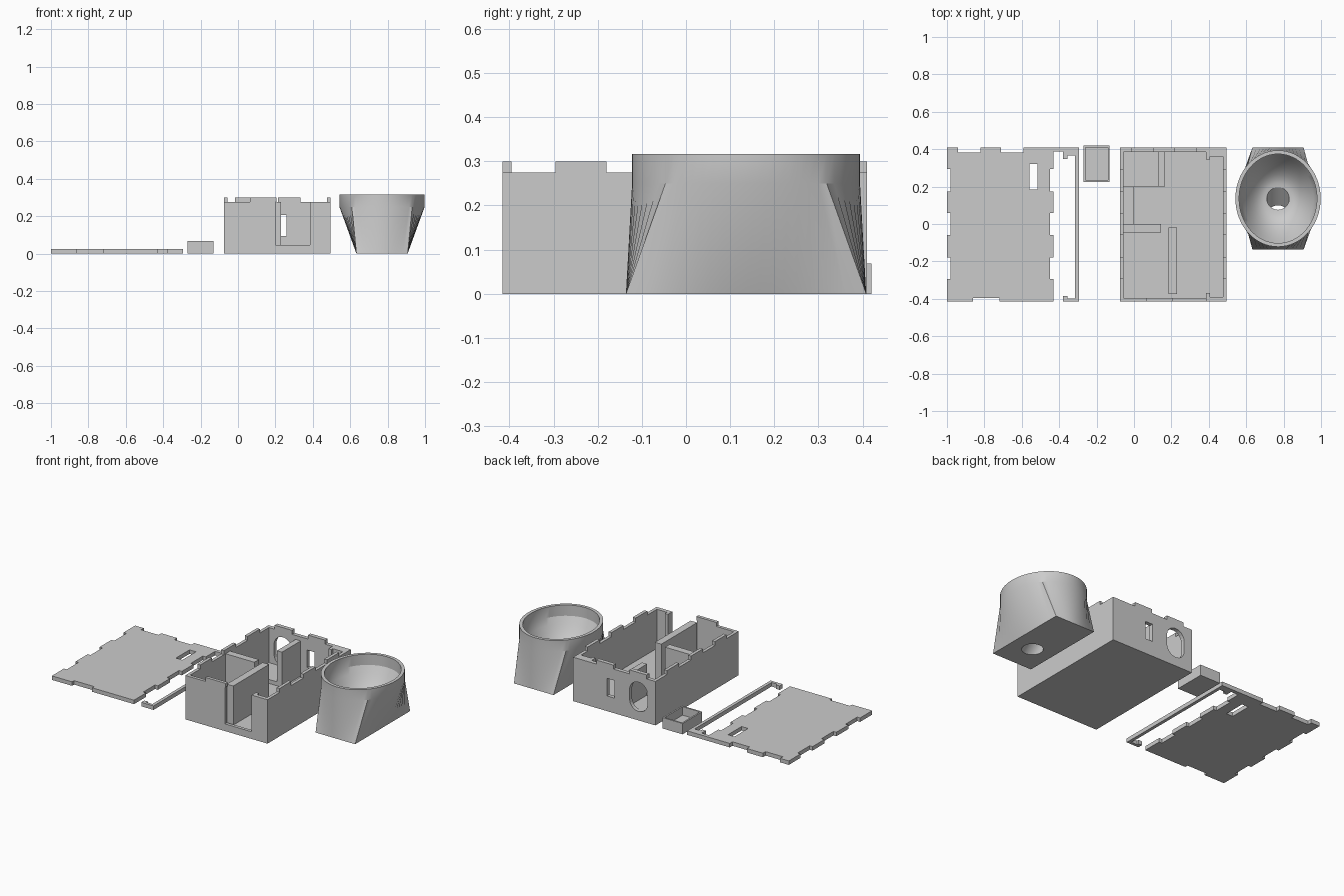
import bpy, bmesh
from math import sin, cos, pi

old = bpy.data.objects.get("Cube")
if old:
    bpy.data.objects.remove(old, do_unlink=True)

grey = bpy.data.materials.new("plain_grey")
grey.use_nodes = True
grey.diffuse_color = (0.6, 0.6, 0.6, 1)
grey.node_tree.nodes["Principled BSDF"].inputs["Base Color"].default_value = (0.6, 0.6, 0.6, 1)


def finish(name, bm):
    bmesh.ops.recalc_face_normals(bm, faces=bm.faces)
    mesh = bpy.data.meshes.new(name)
    bm.to_mesh(mesh)
    bm.free()
    mesh.materials.append(grey)
    obj = bpy.data.objects.new(name, mesh)
    bpy.context.collection.objects.link(obj)
    return obj


def add_box(bm, x0, x1, y0, y1, z0, z1):
    verts = bmesh.ops.create_cube(bm, size=1)["verts"]
    for v in verts:
        v.co.x = x1 if v.co.x > 0 else x0
        v.co.y = y1 if v.co.y > 0 else y0
        v.co.z = z1 if v.co.z > 0 else z0


def box(name, *bounds):
    bm = bmesh.new()
    add_box(bm, *bounds)
    return finish(name, bm)


def cut(target, cutter):
    """Subtract the cutter, then remove it."""
    cutter.hide_render = True
    mod = target.modifiers.new("cut", "BOOLEAN")
    mod.operation, mod.solver, mod.object = "DIFFERENCE", "EXACT", cutter
    bpy.context.view_layer.objects.active = target
    bpy.ops.object.modifier_apply(modifier=mod.name)
    bpy.data.objects.remove(cutter, do_unlink=True)


def cut_box(target, *bounds):
    cut(target, box("cutter", *bounds))


# Shared joint positions: side tabs along y, back and front tabs along x
SIDE = [(-0.295, -0.18), (-0.06, 0.058), (0.175, 0.295)]
BACK = [(-0.015, 0.105), (0.215, 0.335)]
FRONT = (0.065, 0.205)
X0, X1, Y0, Y1 = -0.075, 0.495, -0.415, 0.41
TOP, TAB, LID = 0.275, 0.3, 0.025
SHIFT = -0.925      # offset from case to lid

# Case shell with cavity, side channel and front opening
case = box("case", X0, X1, Y0, Y1, 0, TOP)
cut_box(case, X0 + 0.02, 0.385, Y0 + 0.02, Y1 - 0.025, 0.03, 0.4)
cut_box(case, 0.38, 0.406, -0.37, 0.345, 0.03, 0.4)
cut_box(case, 0.405, 0.475, -0.39, 0.36, 0.03, 0.4)
cut_box(case, 0.2, 0.385, -0.5, -0.39, 0.045, 0.4)
cut_box(case, 0.21, 0.26, 0.35, 0.5, 0.095, 0.205)

# Rounded port through the back wall
bm = bmesh.new()
outline = []
for i in range(24):
    a = 2 * pi * (i + 0.5) / 24
    lift = 0.03 if sin(a) > 0 else -0.03
    outline.append(bm.verts.new((0.042 + 0.062 * cos(a), 0.37, 0.148 + lift + 0.062 * sin(a))))
face = bm.faces.new(outline)
ext = bmesh.ops.extrude_face_region(bm, geom=[face])["geom"]
bmesh.ops.translate(bm, vec=(0, 0.1, 0), verts=[g for g in ext if isinstance(g, bmesh.types.BMVert)])
cut(case, finish("cutter", bm))

# Tabs standing on the case rim
bm = bmesh.new()
for y0, y1 in SIDE:
    add_box(bm, X0, X0 + 0.02, y0, y1, TOP, TAB)
    add_box(bm, X1 - 0.02, X1, y0, y1, TOP, TAB)
for x0, x1 in BACK:
    add_box(bm, x0, x1, Y1 - 0.025, Y1, TOP, TAB)
add_box(bm, *FRONT, Y0, Y0 + 0.02, TOP, TAB)
finish("case_tabs", bm)

# Inner partitions and low mounting ledges
box("cross_partition", -0.056, 0.145, -0.045, 0, 0.029, TOP)
box("long_partition", 0.185, 0.23, -0.375, -0.02, 0.029, TOP)
box("port_partition", 0.13, 0.165, 0.2, 0.386, 0.029, 0.25)
box("port_ledge", -0.056, 0.131, 0.2, 0.386, 0.029, 0.055)
box("mount_ledge", -0.056, 0.0, -0.001, 0.201, 0.029, 0.09)

# Lid with notches matching the tabs, and a slot
lid = box("lid", X0 + SHIFT, X1 + SHIFT, Y0, Y1, 0, LID)
for y0, y1 in SIDE:
    cut_box(lid, -1.1, -0.98, y0, y1, -0.1, 0.1)
    cut_box(lid, -0.45, -0.4, y0, y1, -0.1, 0.1)
for x0, x1 in BACK:
    cut_box(lid, x0 + SHIFT, x1 + SHIFT, Y1 - 0.027, 0.5, -0.1, 0.1)
cut_box(lid, FRONT[0] + SHIFT, FRONT[1] + SHIFT, -0.5, Y0 + 0.02, -0.1, 0.1)
cut_box(lid, -0.56, -0.515, 0.185, 0.32, -0.1, 0.1)

# Narrow hooked frame beside the lid
bm = bmesh.new()
for x0, x1, y0, y1 in [(-0.435, -0.295, 0.387, Y1), (-0.38, -0.355, 0.347, 0.387),
                       (-0.355, -0.315, 0.365, 0.387), (-0.315, -0.295, Y0, 0.387),
                       (-0.38, -0.315, Y0, -0.397), (-0.38, -0.355, -0.397, -0.385)]:
    add_box(bm, x0, x1, y0, y1, 0, LID)
finish("hooked_frame", bm)

# Small open tray
tray = box("tray", -0.27, -0.13, 0.225, 0.42, 0, 0.068)
cut_box(tray, -0.26, -0.14, 0.235, 0.41, 0.015, 0.2)

# Cup: oval rim lofted down to a rectangular foot, with a bowl and slanted drain
N, CX, CY, RX, RY = 64, 0.77, 0.136, 0.228, 0.258
HX, HY = 0.137, 0.272
bm = bmesh.new()


def oval(rx, ry, z, cy=CY):
    return [bm.verts.new((CX + rx * cos(2 * pi * i / N), cy + ry * sin(2 * pi * i / N), z))
            for i in range(N)]


def foot():
    ring = []
    for i in range(N):
        c, s = cos(2 * pi * i / N), sin(2 * pi * i / N)
        k = max(abs(c), abs(s))
        ring.append(bm.verts.new((CX + HX * c / k, CY + HY * s / k, 0)))
    return ring


rings = [foot(), oval(RX, RY, 0.25), oval(RX, RY, 0.317),
         oval(RX - 0.02, RY - 0.02, 0.317), oval(RX - 0.02, RY - 0.02, 0.25)]
STEPS = 8
for j in range(1, STEPS + 1):
    t = 1 - j / STEPS
    rings.append(oval(0.06 + (RX - 0.08) * t, 0.06 + (RY - 0.08) * t, 0.08 + 0.17 * t * t))
rings.append(oval(0.06, 0.06, 0, 0.04))
rings.append(rings[0])
for a, b in zip(rings, rings[1:]):
    for i in range(N):
        n = (i + 1) % N
        bm.faces.new((a[i], a[n], b[n], b[i]))
cup = finish("cup", bm)
bpy.ops.object.select_all(action="DESELECT")
cup.select_set(True)
bpy.context.view_layer.objects.active = cup
bpy.ops.object.shade_smooth_by_angle(angle=pi / 7)
